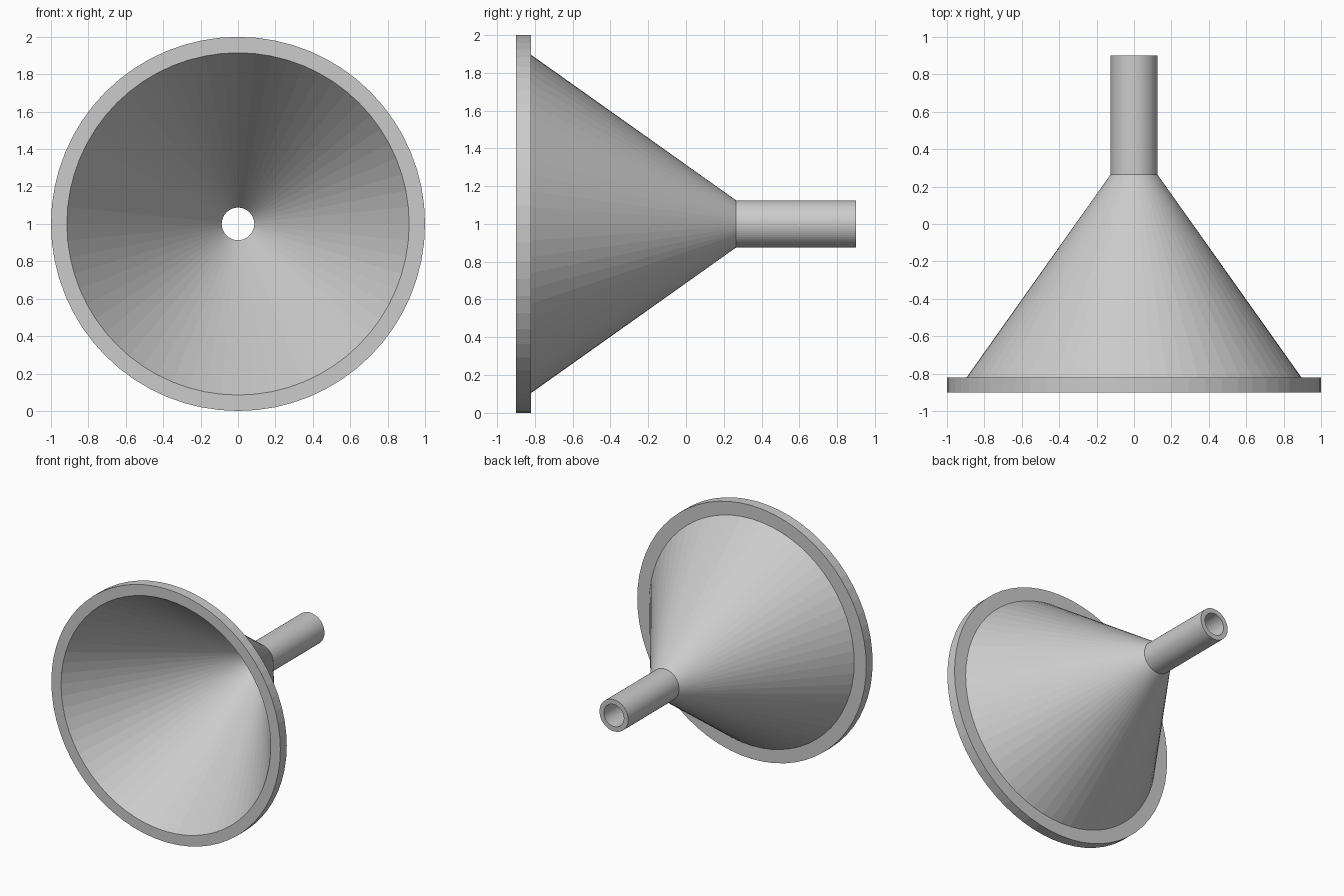
import bpy, bmesh
from math import tau
from mathutils import Vector

if "Cube" in bpy.data.objects:
    bpy.data.objects.remove(bpy.data.objects["Cube"])

SEGMENTS = 64

# Closed wall profile as (radius, y): rim, outer cone, spout, then back along the inside
PROFILE = [
    (1.0, -0.90), (1.0, -0.82),      # rim
    (0.895, -0.82), (0.125, 0.265),  # outer cone
    (0.125, 0.90), (0.087, 0.90),    # spout and its end
    (0.087, 0.266), (0.915, -0.90),  # bore and inner cone
]


def lathe(name, profile, location):
    bm = bmesh.new()
    verts = [bm.verts.new((0, y, r)) for r, y in profile]
    edges = [bm.edges.new((a, b)) for a, b in zip(verts, verts[1:] + verts[:1])]
    bmesh.ops.spin(bm, geom=verts + edges, cent=Vector(), axis=Vector((0, 1, 0)),
                   angle=tau, steps=SEGMENTS, use_merge=True)
    bmesh.ops.remove_doubles(bm, verts=bm.verts[:], dist=0.0001)
    bmesh.ops.recalc_face_normals(bm, faces=bm.faces[:])
    mesh = bpy.data.meshes.new(name)
    bm.to_mesh(mesh)
    bm.free()
    obj = bpy.data.objects.new(name, mesh)
    obj.location = location
    bpy.context.collection.objects.link(obj)
    return obj


# Funnel lying on its side, wide mouth to the front
lathe("funnel", PROFILE, (0, 0, 1))
